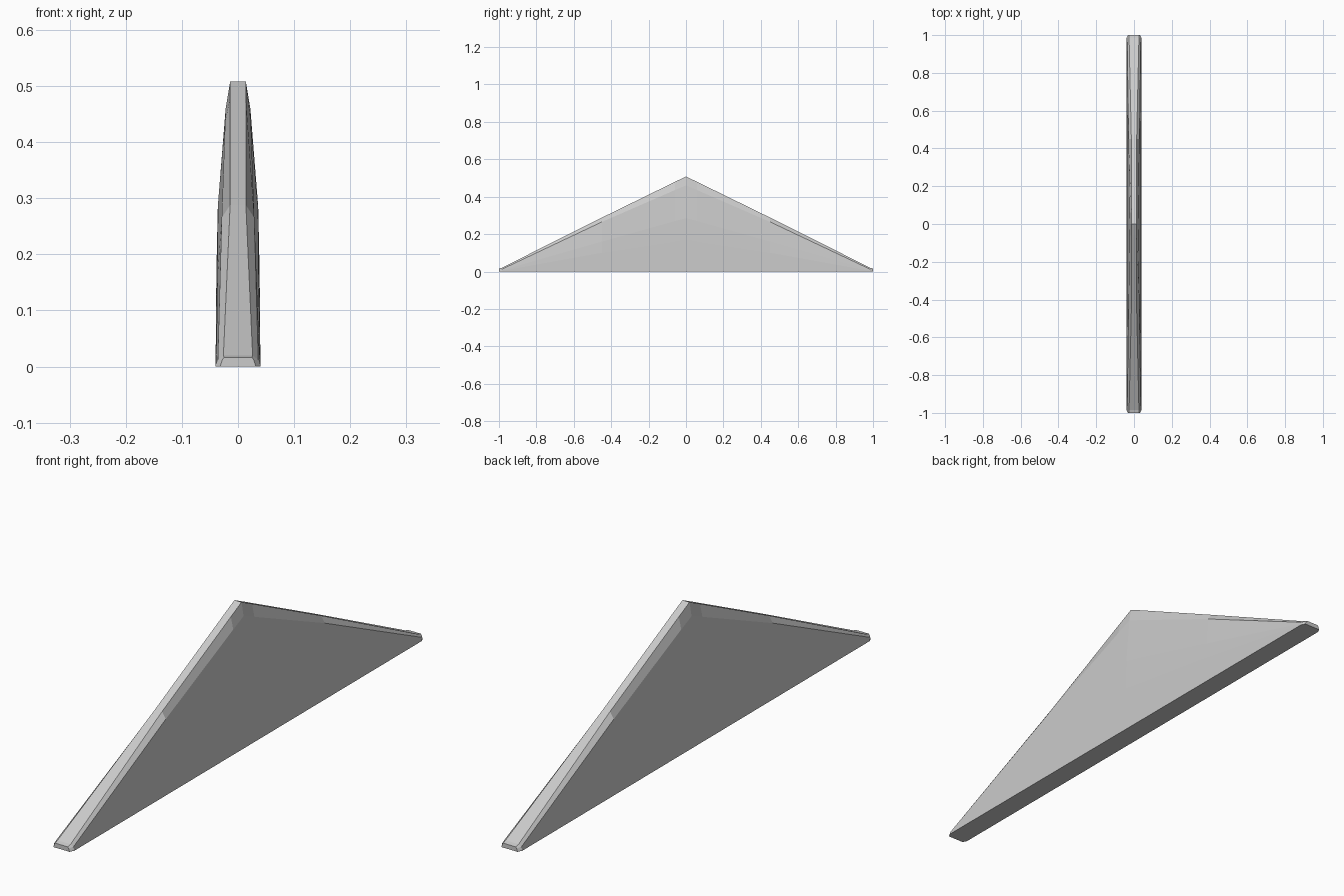
import bpy
import bmesh

cube = bpy.data.objects.get("Cube")
if cube:
    bpy.data.objects.remove(cube)

grey = bpy.data.materials.new("light_grey")
grey.use_nodes = True
colour = (0.6, 0.6, 0.6, 1)
grey.diffuse_color = colour
grey.node_tree.nodes["Principled BSDF"].inputs["Base Color"].default_value = colour

# Half cross-sections (x, z) from the base up to the ridge, at each distance from the middle
SECTIONS = {
    0.0: [(.04, 0), (.0385, .17), (.036, .285), (.022, .46), (.014, .508)],
    0.06: [(.04, 0), (.0385, .16), (.036, .27), (.023, .435), (.014, .479)],
    0.45: [(.04, 0), (.039, .1), (.0365, .16), (.029, .265), (.014, .288)],
    0.985: [(.04, 0), (.04, .003), (.039, .006), (.036, .012), (.026, .02)],
    1.0: [(.032, 0), (.031, .003), (.03, .006), (.028, .012), (.025, .016)],
}


def loft(name, stations):
    bm = bmesh.new()
    rings = []
    for y, half in stations:
        ring = half + [(-x, z) for x, z in reversed(half)]
        rings.append([bm.verts.new((x, y, z)) for x, z in ring])
    for a, b in zip(rings, rings[1:]):
        for i in range(len(a)):
            j = (i + 1) % len(a)
            bm.faces.new((a[i], a[j], b[j], b[i]))
    bm.faces.new(rings[0])
    bm.faces.new(rings[-1])
    bmesh.ops.recalc_face_normals(bm, faces=bm.faces)
    mesh = bpy.data.meshes.new(name)
    bm.to_mesh(mesh)
    bm.free()
    mesh.materials.append(grey)
    obj = bpy.data.objects.new(name, mesh)
    bpy.context.collection.objects.link(obj)
    return obj


# Gabled slab, mirrored front to back
ends = sorted(SECTIONS.items())
stations = [(-y, s) for y, s in reversed(ends[1:])] + ends
loft("gable_slab", stations)
